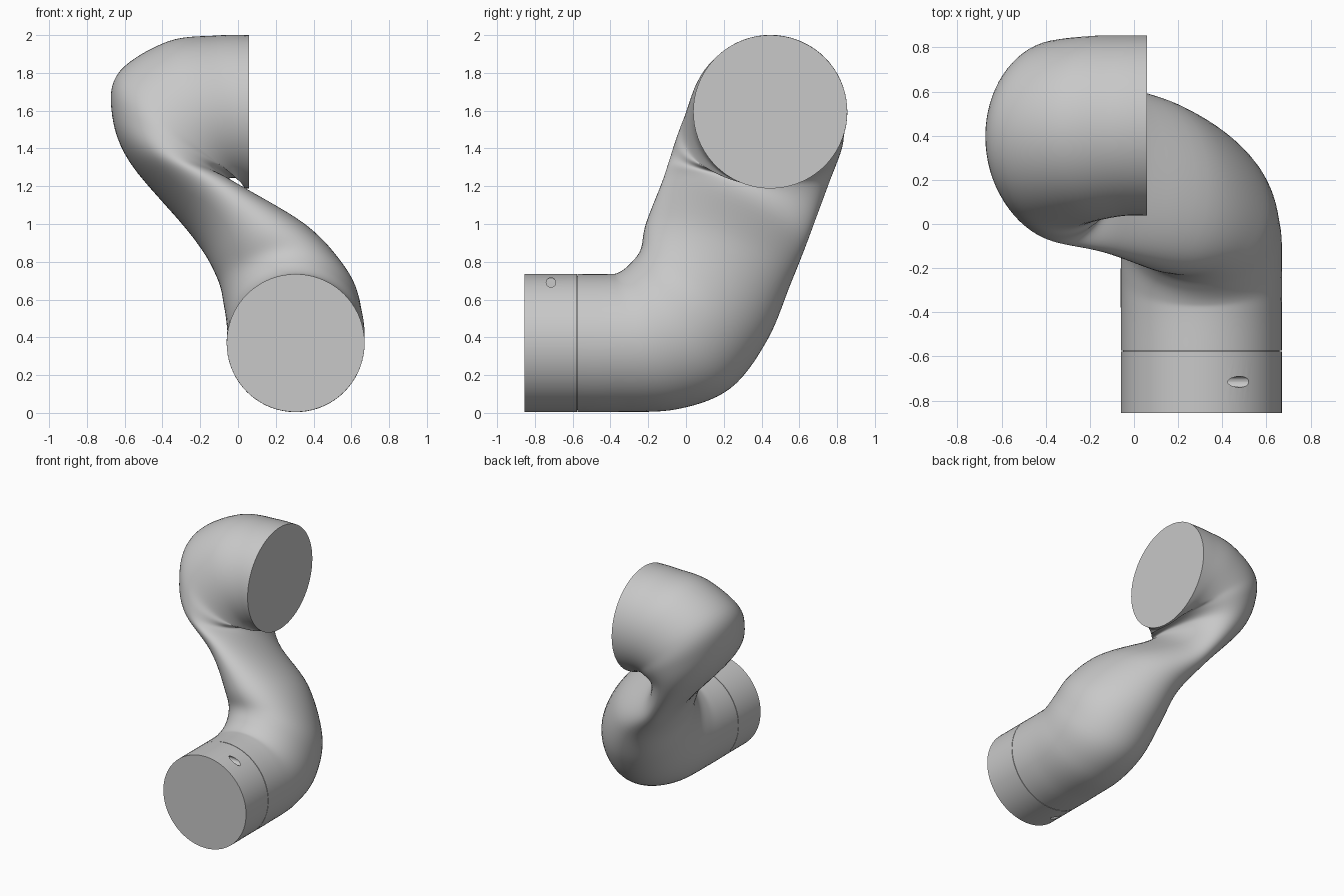
import bpy, bmesh
from math import sin, cos, pi
from mathutils import Vector

default = bpy.data.objects.get("Cube")
if default:
    bpy.data.objects.remove(default)

SIDES = 72
STEPS = 7
R = 0.365

grey = bpy.data.materials.new("plain grey")
grey.use_nodes = True
colour = (0.58, 0.58, 0.58, 1)
grey.diffuse_color = colour
grey.node_tree.nodes["Principled BSDF"].inputs["Base Color"].default_value = colour


def spline(keys, steps):
    """Catmull-Rom interpolation through lists of section values."""
    pts = [Vector(k) for k in keys]
    pts = [pts[0]] + pts + [pts[-1]]
    out = []
    for a, b, c, d in zip(pts, pts[1:], pts[2:], pts[3:]):
        for s in range(steps):
            t = s / steps
            out.append(b + (c - a) * t / 2 + (a * 2 - b * 5 + c * 4 - d) * t**2 / 2
                       + (b * 3 - a - c * 3 + d) * t**3 / 2)
    return out + [pts[-1]]


def loft(name, sections):
    """Skin elliptical sections: centre xyz, then half axes in yz and in xz."""
    bm = bmesh.new()
    rings = []
    for x, y, z, py, pz, qx, qz in sections:
        c, p, q = Vector((x, y, z)), Vector((0, py, pz)), Vector((qx, 0, qz))
        rings.append([bm.verts.new(c + p * cos(a) + q * sin(a))
                      for a in (2 * pi * i / SIDES for i in range(SIDES))])
    for lo, hi in zip(rings, rings[1:]):
        for i in range(SIDES):
            j = (i + 1) % SIDES
            bm.faces.new((lo[i], lo[j], hi[j], hi[i]))
    bm.faces.new(rings[0])
    bm.faces.new(rings[-1])
    bmesh.ops.recalc_face_normals(bm, faces=bm.faces)
    mesh = bpy.data.meshes.new(name)
    bm.to_mesh(mesh)
    bm.free()
    ob = bpy.data.objects.new(name, mesh)
    bpy.context.collection.objects.link(ob)
    mesh.materials.append(grey)
    return ob


def smooth(ob):
    bpy.ops.object.select_all(action='DESELECT')
    ob.select_set(True)
    bpy.context.view_layer.objects.active = ob
    bpy.ops.object.shade_smooth_by_angle(angle=0.9)


# Double-bent pipe, flattened in the middle
pipe_keys = [
    (0.305, -0.574, 0.37, 0, -R, R, 0),
    (0.305, -0.39, 0.37, 0.02, -R, R, 0),
    (0.305, -0.2, 0.382, 0.155, -0.362, R, 0),
    (0.303, -0.03, 0.46, 0.265, -0.33, 0.36, 0.01),
    (0.265, 0.095, 0.625, 0.335, -0.24, 0.34, 0.04),
    (0.135, 0.17, 0.84, 0.385, -0.15, 0.25, 0.1),
    (-0.125, 0.26, 1.07, 0.39, -0.14, 0.125, 0.09),
    (-0.32, 0.337, 1.285, 0.423, -0.06, 0.255, -0.05),
    (-0.335, 0.387, 1.425, 0.437, -0.02, 0.335, -0.18),
    (-0.3, 0.412, 1.51, 0.428, 0, 0.325, -0.3),
    (-0.17, 0.435, 1.582, 0.418, 0, 0.2, -0.385),
    (-0.035, 0.446, 1.594, 0.408, 0, 0.075, -0.404),
    (0.058, 0.446, 1.594, 0.408, 0, 0, -0.406),
]
smooth(loft("bent_pipe", spline(pipe_keys, STEPS)))

# Plain collar at the lower opening, with a narrow neck forming the seam
collar_rings = ((-0.855, R), (-0.578, R), (-0.578, R - 0.01), (-0.57, R - 0.01))
collar = loft("collar", [(0.305, y, 0.37, 0, -r, r, 0) for y, r in collar_rings])

# Small locking holes on opposite sides of the collar
for side in (1, -1):
    bpy.ops.mesh.primitive_cylinder_add(
        vertices=24, radius=0.025, depth=0.14,
        location=(0.305 + side * 0.47 * R, -0.715, 0.37 + side * 0.32),
        rotation=(0, pi / 2, 0))
    cutter = bpy.context.object
    cutter.name = "hole_cutter"
    cutter.data.materials.append(grey)
    cutter.hide_render = True
    cutter.hide_viewport = True
    mod = collar.modifiers.new("locking hole", 'BOOLEAN')
    mod.operation = 'DIFFERENCE'
    mod.solver = 'EXACT'
    mod.object = cutter

smooth(collar)
